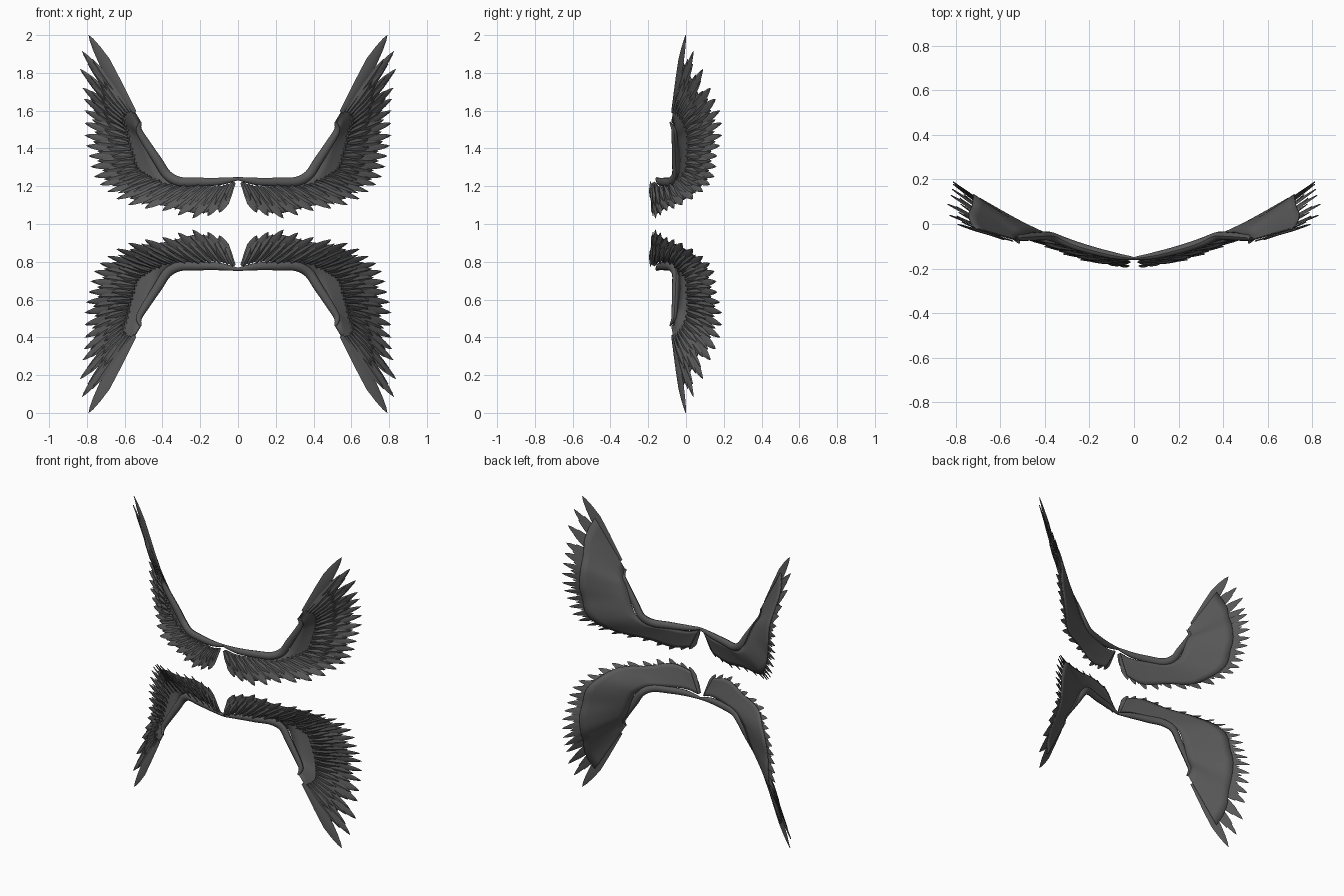
import bpy
import bmesh
import math
from mathutils import Vector

cube = bpy.data.objects.get("Cube")
if cube:
    bpy.data.objects.remove(cube, do_unlink=True)

grey = bpy.data.materials.new("charcoal grey")
grey.use_nodes = True
COLOUR = (0.1, 0.1, 0.1, 1)
grey.diffuse_color = COLOUR
shader = grey.node_tree.nodes["Principled BSDF"]
shader.inputs["Base Color"].default_value = COLOUR
shader.inputs["Roughness"].default_value = 0.8

CENTRE = Vector((0, 0, 1))   # the four wings mirror about this point

# Feather roots and tips of one wing, from the shoulder to the wing tip
ROOTS = [(.02, -.165, 1.22), (.09, -.15, 1.2), (.2, -.12, 1.2), (.32, -.075, 1.21),
         (.4, -.045, 1.26), (.43, -.04, 1.31), (.45, -.04, 1.36), (.47, -.045, 1.41),
         (.49, -.05, 1.45), (.51, -.06, 1.48), (.52, -.065, 1.51), (.52, -.07, 1.53),
         (.515, -.08, 1.54)]
TIPS = [(.1, -.18, 1.06), (.24, -.16, 1.03), (.4, -.1, 1.07), (.58, -.02, 1.1),
        (.69, .09, 1.17), (.76, .15, 1.25), (.79, .165, 1.36), (.81, .19, 1.47),
        (.81, .18, 1.6), (.82, .13, 1.72), (.835, .09, 1.82), (.825, .04, 1.915),
        (.79, 0, 2)]
BONE = [(0, -.155, 1.24), (.1, -.14, 1.225), (.22, -.11, 1.222), (.31, -.08, 1.225),
        (.375, -.055, 1.26), (.425, -.055, 1.335), (.5, -.06, 1.45),
        (.525, -.065, 1.5), (.515, -.085, 1.54)]
BONE_RADII = [.008, .02, .024, .025, .025, .024, .02, .016, .004]
LAST = len(TIPS) - 1


def sample(points, u):
    """Smooth curve through the points; u counts in points."""
    i = min(int(u), len(points) - 2)
    f = u - i
    p = [Vector(points[max(0, min(k, len(points) - 1))]) for k in range(i - 1, i + 3)]
    return 0.5 * (2 * p[1] + (p[2] - p[0]) * f
                  + (2 * p[0] - 5 * p[1] + 4 * p[2] - p[3]) * f ** 2
                  + (3 * (p[1] - p[2]) + p[3] - p[0]) * f ** 3)


def loft(bm, rows, closed=True):
    """Skin a list of point rows; closed rows get end caps."""
    rings = [[bm.verts.new(p - CENTRE) for p in row] for row in rows]
    n = len(rings[0])
    for a, b in zip(rings, rings[1:]):
        for j in range(n if closed else n - 1):
            k = (j + 1) % n
            bm.faces.new((a[j], a[k], b[k], b[j]))
    if closed:
        bm.faces.new(rings[0])
        bm.faces.new(rings[-1])


def finish(name, bm, thickness=0):
    """Turn the mesh into an object mirrored into all four wings."""
    bmesh.ops.recalc_face_normals(bm, faces=bm.faces)
    mesh = bpy.data.meshes.new(name)
    bm.to_mesh(mesh)
    bm.free()
    mesh.materials.append(grey)
    obj = bpy.data.objects.new(name, mesh)
    obj.location = CENTRE
    bpy.context.collection.objects.link(obj)
    bpy.ops.object.select_all(action='DESELECT')
    obj.select_set(True)
    bpy.context.view_layer.objects.active = obj
    bpy.ops.object.shade_smooth_by_angle(angle=math.radians(35))
    if thickness:
        solid = obj.modifiers.new("Thickness", 'SOLIDIFY')
        solid.thickness = thickness
        solid.offset = 0
    mirror = obj.modifiers.new("Four wings", 'MIRROR')
    mirror.use_axis = (True, False, True)
    mirror.use_mirror_merge = False


def feather(bm, u, start, end, half_width, lift):
    """One ridged blade lying on the wing surface, slightly tilted like a shingle."""
    root, tip = sample(ROOTS, u), sample(TIPS, u)
    a, b = root.lerp(tip, start), root.lerp(tip, end)
    along = (b - a).normalized()
    spread = sample(TIPS, min(u + .3, LAST)) - sample(TIPS, max(u - .3, 0))
    front = along.cross(spread).normalized()
    if front.y > 0:
        front.negate()
    side = along.cross(front).normalized()
    tilted = (side + front * .15).normalized()
    rows = []
    for s, w in ((0, .35), (.4, .8), (.65, 1), (.82, .7), (.94, .35), (1, .03)):
        c = a.lerp(b, s) + front * lift * min(1, 1.6 * (1 - s) + .2)
        h = half_width * w
        rows.append([c - tilted * h, c + front * (.003 + h * .15),
                     c + tilted * h, c - front * .002])
    loft(bm, rows)


def skin_reach(u):
    """How far the skin runs from root to tip."""
    return .86 - .16 * min(1, u / 9)


def clear_of_skin(u):
    """Where feathers begin: at the bone inboard, further out on the arm."""
    return .28 * max(0, min(1, (u - 2) / 3)) * (1 - .6 * max(0, u - 9) / 3)


# Arm bone: a tapering tube along the leading edge
bm = bmesh.new()
rings = []
STEPS, SIDES = 40, 12
for i in range(STEPS + 1):
    u = i / STEPS * (len(BONE) - 1)
    c = sample(BONE, u)
    k = min(int(u), len(BONE) - 2)
    r = BONE_RADII[k] + (BONE_RADII[k + 1] - BONE_RADII[k]) * (u - k)
    ahead = sample(BONE, min(u + .1, len(BONE) - 1)) - sample(BONE, max(u - .1, 0))
    out = ahead.cross(Vector((0, 1, 0))).normalized()
    depth = out.cross(ahead).normalized()
    rings.append([c + r * (out * math.cos(t) + depth * .8 * math.sin(t))
                  for t in (j * math.tau / SIDES for j in range(SIDES))])
loft(bm, rings)
finish("arm_bone", bm)

# Wing skin: thin sheet behind the feathers
bm = bmesh.new()
back = Vector((0, .004, 0))
sheet = []
for i in range(LAST * 5 + 1):
    u = i / 5
    root, tip = sample(ROOTS, u), sample(TIPS, u)
    sheet.append([root.lerp(tip, skin_reach(u) * j / 6) + back for j in range(7)])
loft(bm, sheet, closed=False)
finish("wing_skin", bm, thickness=.006)

# Flight feathers: close together inboard, wide apart at the wing tip
bm = bmesh.new()
for u in [i / 2 for i in range(19)] + [10, 11, 12]:
    width = .034 if u == LAST else .027 if u > 8 or u < 4 else .022
    feather(bm, u, clear_of_skin(u), 1, width, .003)
finish("flight_feathers", bm)

# Two shorter rows of covert feathers layered on the front
for name, reach, lift, shift in (("long_coverts", .84, .012, .25),
                                 ("short_coverts", .64, .022, 0)):
    bm = bmesh.new()
    for i in range(23):
        u = i / 2 + shift
        feather(bm, u, clear_of_skin(u), reach + .04 * (i % 2), .018, lift)
    finish(name, bm)
